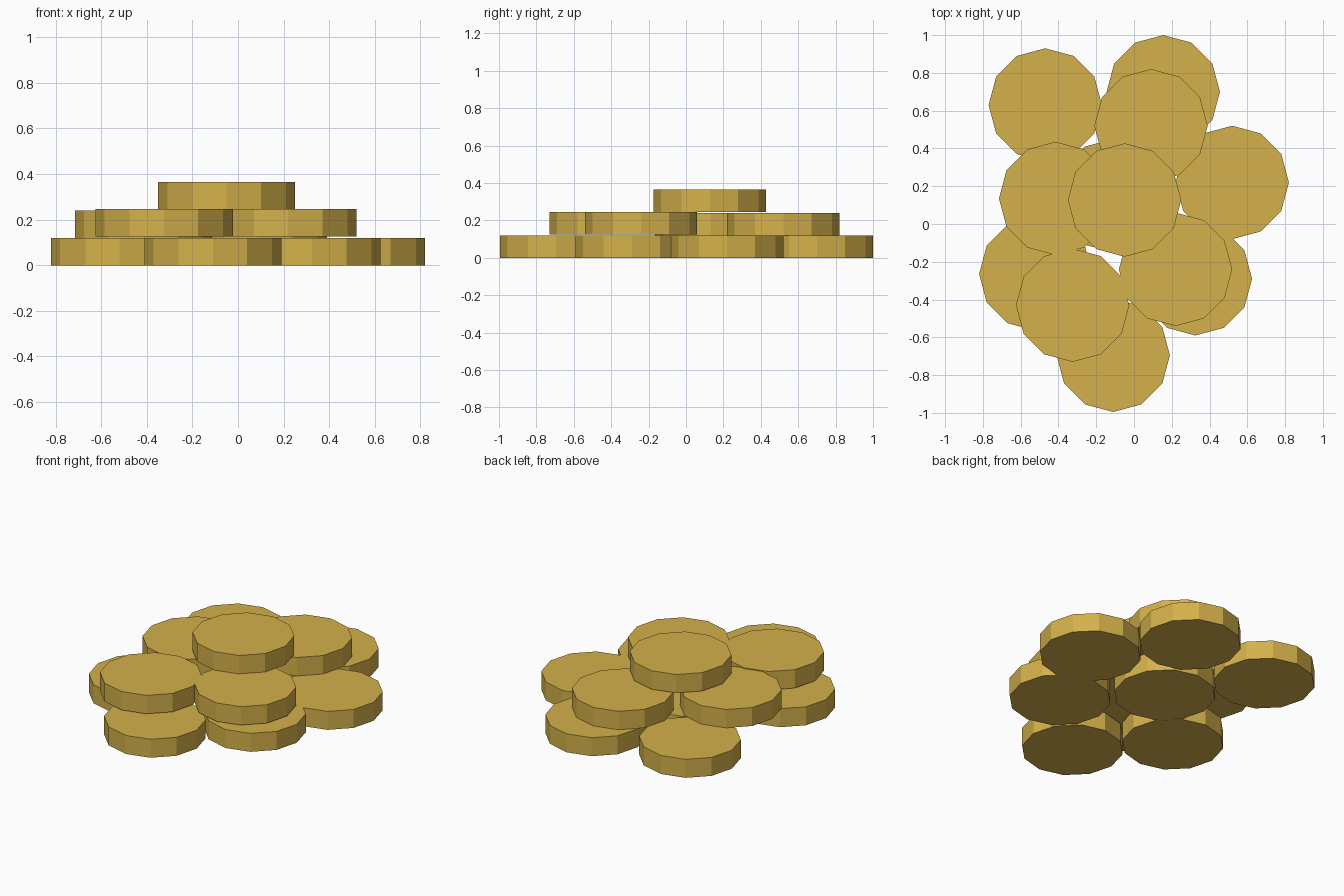
import bpy

if "Cube" in bpy.data.objects:
    bpy.data.objects.remove(bpy.data.objects["Cube"])

RADIUS, THICK = 0.30, 0.12

gold = bpy.data.materials.new("gold")
gold.diffuse_color = (0.66, 0.44, 0.07, 1)
gold.use_nodes = True
gold.node_tree.nodes["Principled BSDF"].inputs["Base Color"].default_value = gold.diffuse_color


def coin(name, x, y, z):
    """Twelve-sided flat coin whose underside is at z."""
    bpy.ops.mesh.primitive_cylinder_add(
        vertices=12, radius=RADIUS, depth=THICK, location=(x, y, z + THICK / 2))
    ob = bpy.context.object
    ob.name = name
    ob.data.materials.append(gold)


# Bottom layer: six coins around a middle one
bottom = [(-0.47, 0.63), (0.155, 0.70), (0.52, 0.22), (0.325, -0.29),
          (-0.11, -0.695), (-0.52, -0.265), (-0.11, 0.15)]
for i, (x, y) in enumerate(bottom):
    coin(f"bottom_coin_{i + 1}", x, y, 0)

# Middle layer, the front pair sits slightly higher
middle = [(-0.415, 0.135, 0.12), (0.09, 0.52, 0.12),
          (-0.325, -0.43, 0.126), (0.22, -0.24, 0.126)]
for i, (x, y, z) in enumerate(middle):
    coin(f"middle_coin_{i + 1}", x, y, z)

# Single coin on top
coin("top_coin", -0.05, 0.127, 0.246)
